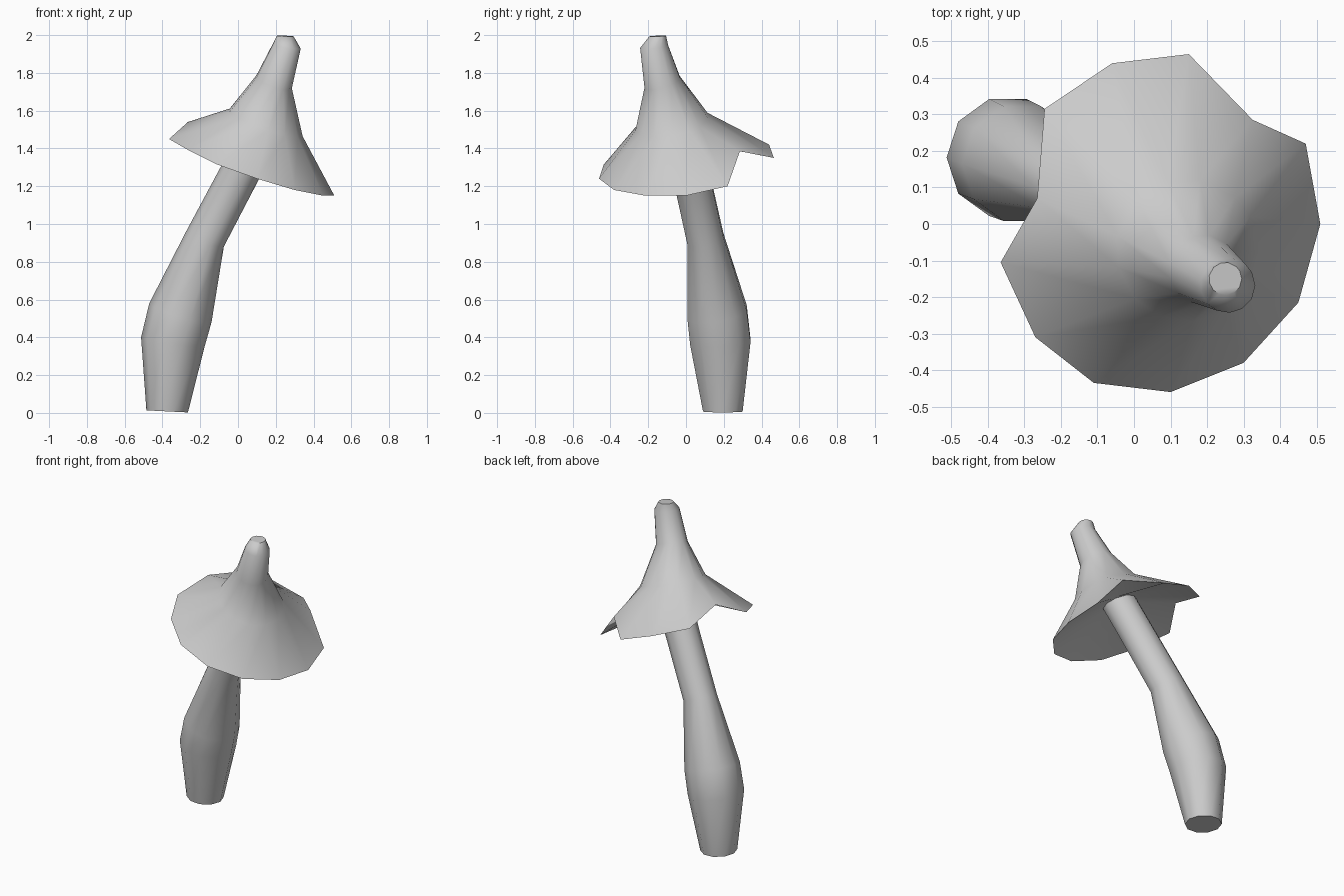
import bpy, bmesh, math

if "Cube" in bpy.data.objects:
    bpy.data.objects.remove(bpy.data.objects["Cube"])

# rim of the cap, counter-clockwise from the left tip, with two notches at the back
RIM = [(-.365, -.105, 1.45), (-.27, -.31, 1.395), (-.11, -.435, 1.315), (.10, -.46, 1.24),
       (.30, -.38, 1.18), (.45, -.215, 1.15), (.51, 0, 1.15), (.47, .22, 1.20),
       (.325, .285, 1.385), (.15, .465, 1.35), (-.06, .44, 1.42), (-.245, .315, 1.47),
       (-.265, .07, 1.54)]


def ring(x, y, z, r, gx, gy, angles):
    """Round in plan, tilted by the slopes gx and gy."""
    pts = []
    for a in angles:
        dx, dy = r * math.cos(a), r * math.sin(a)
        pts.append((x + dx, y + dy, z + gx * dx + gy * dy))
    return pts


def loft(name, rings, cap_start=True, cap_end=True):
    bm = bmesh.new()
    loops = [[bm.verts.new(p) for p in pts] for pts in rings]
    n = len(loops[0])
    for lo, hi in zip(loops, loops[1:]):
        for i in range(n):
            j = (i + 1) % n
            bm.faces.new((lo[i], lo[j], hi[j], hi[i]))
    if cap_start:
        bm.faces.new(loops[0][::-1])
    if cap_end:
        bm.faces.new(loops[-1])
    bmesh.ops.recalc_face_normals(bm, faces=bm.faces)
    me = bpy.data.meshes.new(name)
    bm.to_mesh(me)
    bm.free()
    ob = bpy.data.objects.new(name, me)
    bpy.context.collection.objects.link(ob)
    bpy.ops.object.select_all(action='DESELECT')
    ob.select_set(True)
    bpy.context.view_layer.objects.active = ob
    bpy.ops.object.shade_smooth_by_angle(angle=math.radians(50))
    return ob


# bent stem, thick near the foot
even = [math.tau * i / 10 for i in range(10)]
stem = [(-.375, .195, .008, .11, -.05, 0), (-.345, .182, .375, .168, -.15, .05),
        (-.305, .165, .53, .165, -.3, .15), (-.175, .103, .92, .10, -.4, .2),
        (.01, .025, 1.27, .10, -.35, .15), (.10, -.02, 1.45, .10, -.35, .15)]
loft("stem", [ring(*s, even) for s in stem])

# cap: underside, rim, then the pointed crown
ang = [math.atan2(y, x - .07) for x, y, z in RIM]
under = ring(.10, -.02, 1.44, .11, -.35, .17, ang)
crown = [(.147, -.073, 1.535, .195, -.36, .18), (.19, -.125, 1.75, .095, -.33, .28),
         (.257, -.168, 1.94, .075, -.15, .1), (.25, -.15, 1.995, .045, -.05, .05)]
loft("cap", [under, RIM] + [ring(*c, ang) for c in crown])
